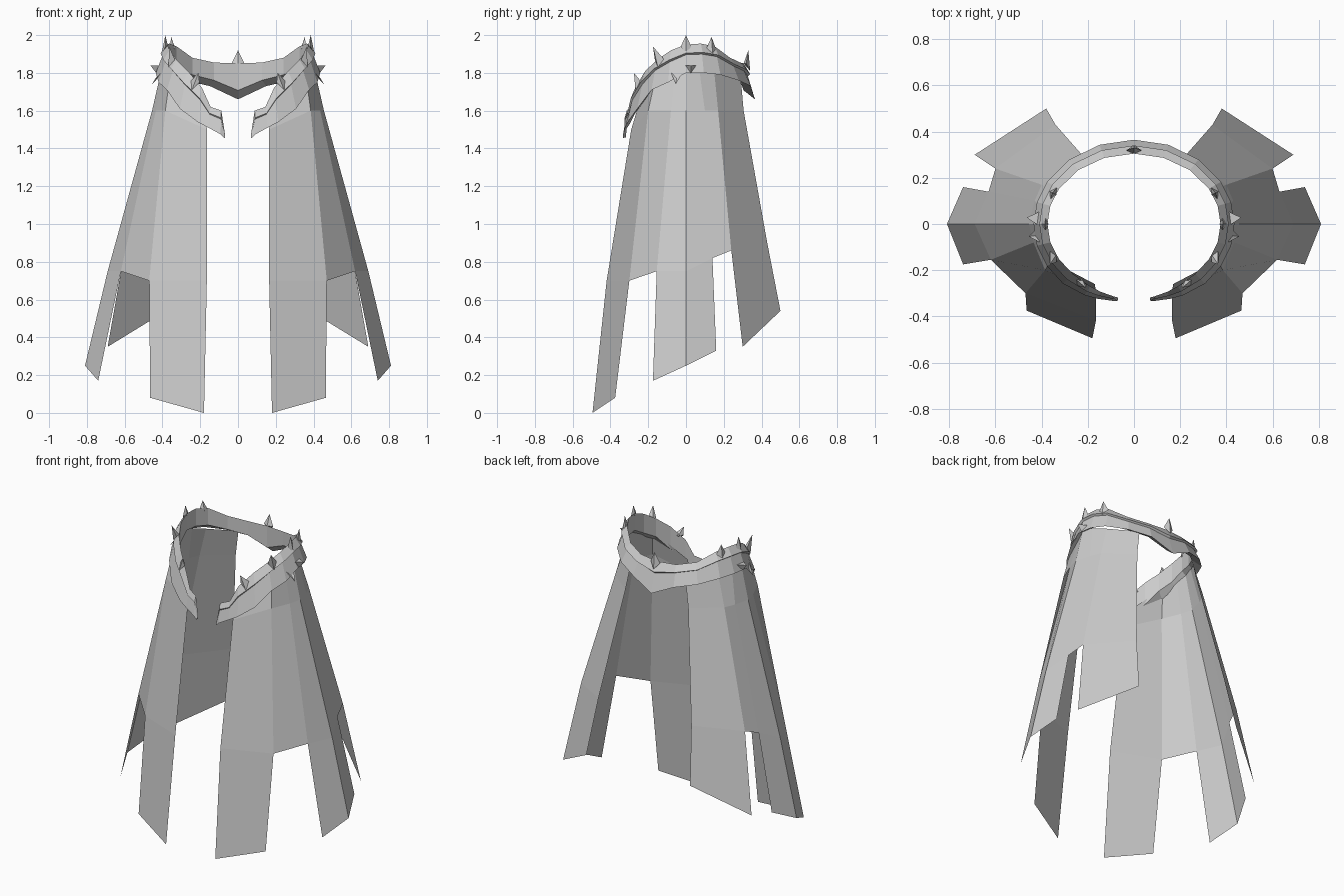
import bpy
import bmesh
from math import sin, cos, radians

cube = bpy.data.objects.get("Cube")
if cube:
    bpy.data.objects.remove(cube, do_unlink=True)

grey = bpy.data.materials.new("plain grey")
grey.use_nodes = True
colour = (0.6, 0.6, 0.6, 1)
grey.diffuse_color = colour
grey.node_tree.nodes["Principled BSDF"].inputs["Base Color"].default_value = colour


def make_object(name, points, faces, mirrored=True, closed=True):
    """Build one flat-shaded part, mirrored to the other side of the body."""
    mesh = bpy.data.meshes.new(name)
    mesh.from_pydata(points, [], faces)
    if closed:
        bm = bmesh.new()
        bm.from_mesh(mesh)
        bmesh.ops.recalc_face_normals(bm, faces=bm.faces)
        bm.to_mesh(mesh)
        bm.free()
    mesh.materials.append(grey)
    part = bpy.data.objects.new(name, mesh)
    bpy.context.collection.objects.link(part)
    if mirrored:
        mirror = part.modifiers.new("Mirror", "MIRROR")
        mirror.use_axis[0] = True
        mirror.merge_threshold = 0.0005
    return part


def waist(angle, offset, height):
    """Point around the waist; angle runs from the back to the front."""
    a = radians(angle)
    return ((0.38 + offset) * sin(a), (0.31 + offset) * cos(a), height)


def strip(columns, rows):
    """Quads joining neighbouring columns of a grid stored column by column."""
    return [(c * rows + r, c * rows + r + 1, (c + 1) * rows + r + 1, (c + 1) * rows + r)
            for c in range(columns - 1) for r in range(rows - 1)]


# Cloth seams: waist, hip, hem of the short panels, hem of the long panels
front_inner = [(.17, -.26, 1.6), (.165, -.29, 1.5), (.165, -.42, .7), (.18, -.495, 0)]
front_outer = [(.36, -.16, 1.78), (.385, -.2, 1.6), (.47, -.3, .7), (.465, -.375, .08)]
side_front = [(.385, -.06, 1.8), (.435, -.08, 1.6), (.62, -.155, .75), (.74, -.175, .17)]
side_ridge = [(.4, 0, 1.84), (.455, 0, 1.6), (.69, 0, .75), (.81, 0, .25)]
side_back = [(.385, .07, 1.82), (.43, .1, 1.6), (.63, .14, .82), (.74, .16, .33)]
back_outer = [(.34, .15, 1.8), (.4, .17, 1.6), (.6, .24, .86), (.69, .3, .35)]
back_inner = [(.2, .29, 1.77), (.23, .305, 1.6), (.34, .43, .9), (.38, .5, .54)]

panels = {
    "front_panel": ([front_inner, front_outer], 4),
    "front_short_panel": ([front_outer, side_front], 3),
    "side_panel": ([side_front, side_ridge, side_back], 4),
    "back_short_panel": ([side_back, back_outer], 3),
    "back_panel": ([back_outer, back_inner], 4),
}
for name, (seams, rows) in panels.items():
    points = [p for seam in seams for p in seam[:rows]]
    make_object(name, points, strip(len(seams), rows), closed=False)

# Belt: stations of angle, top height and bottom height, from back to front tip
stations = [
    (0, 1.85, 1.66), (20, 1.855, 1.73), (40, 1.88, 1.76), (60, 1.94, 1.79),
    (75, 1.955, 1.8), (90, 1.95, 1.8), (105, 1.92, 1.75), (120, 1.87, 1.71),
    (135, 1.81, 1.61), (150, 1.72, 1.54), (158, 1.62, 1.51), (167, 1.6, 1.475),
    (170, 1.47, 1.455),
]
belt_points = []
for angle, top, bottom in stations:
    depth = top - bottom
    section = [(-.005, top), (.03, top - depth * .3), (.018, top - depth * .36),
               (.055, bottom), (-.005, bottom + depth * .25)]
    # The front ends thin out into blades
    thin = min(1, (180 - angle) / 40)
    belt_points += [waist(angle, .02 * (1 - thin) + o * thin, z) for o, z in section]
size = 5
belt_faces = []
for s in range(len(stations) - 1):
    for k in range(size):
        n = (k + 1) % size
        belt_faces.append((s * size + k, s * size + n, (s + 1) * size + n, (s + 1) * size + k))
last = (len(stations) - 1) * size
belt_faces.append(tuple(range(last, last + size)))
make_object("belt", belt_points, belt_faces)


def spike(name, angle, offset, base, tip_offset, tip, spread=5, mirrored=True, lean=0):
    """Four-sided thorn standing on the belt, base stretched along the belt."""
    ring = [waist(angle - spread, offset, base), waist(angle, offset + .02, base - .04),
            waist(angle + spread, offset, base), waist(angle, offset - .015, base)]
    sides = [(k, (k + 1) % 4, 4) for k in range(4)]
    points = ring + [waist(angle + lean, tip_offset, tip)]
    make_object(name, points, sides + [(3, 2, 1, 0)], mirrored)


# Crown-like spikes along the top edge
spike("back_spike", 0, .01, 1.85, .02, 1.92, mirrored=False)
spike("rear_side_spike", 65, .005, 1.93, .01, 1.99)
spike("side_spike", 90, .005, 1.94, .005, 2)
spike("fore_side_spike", 116, .01, 1.87, .04, 1.94, lean=4)
spike("front_spike", 143, .005, 1.75, .015, 1.8, lean=5)

# Thorns pointing outward from the hips
spike("upper_hip_thorn", 86, .035, 1.84, .085, 1.84)
spike("lower_hip_thorn", 98, .04, 1.8, .08, 1.74)
